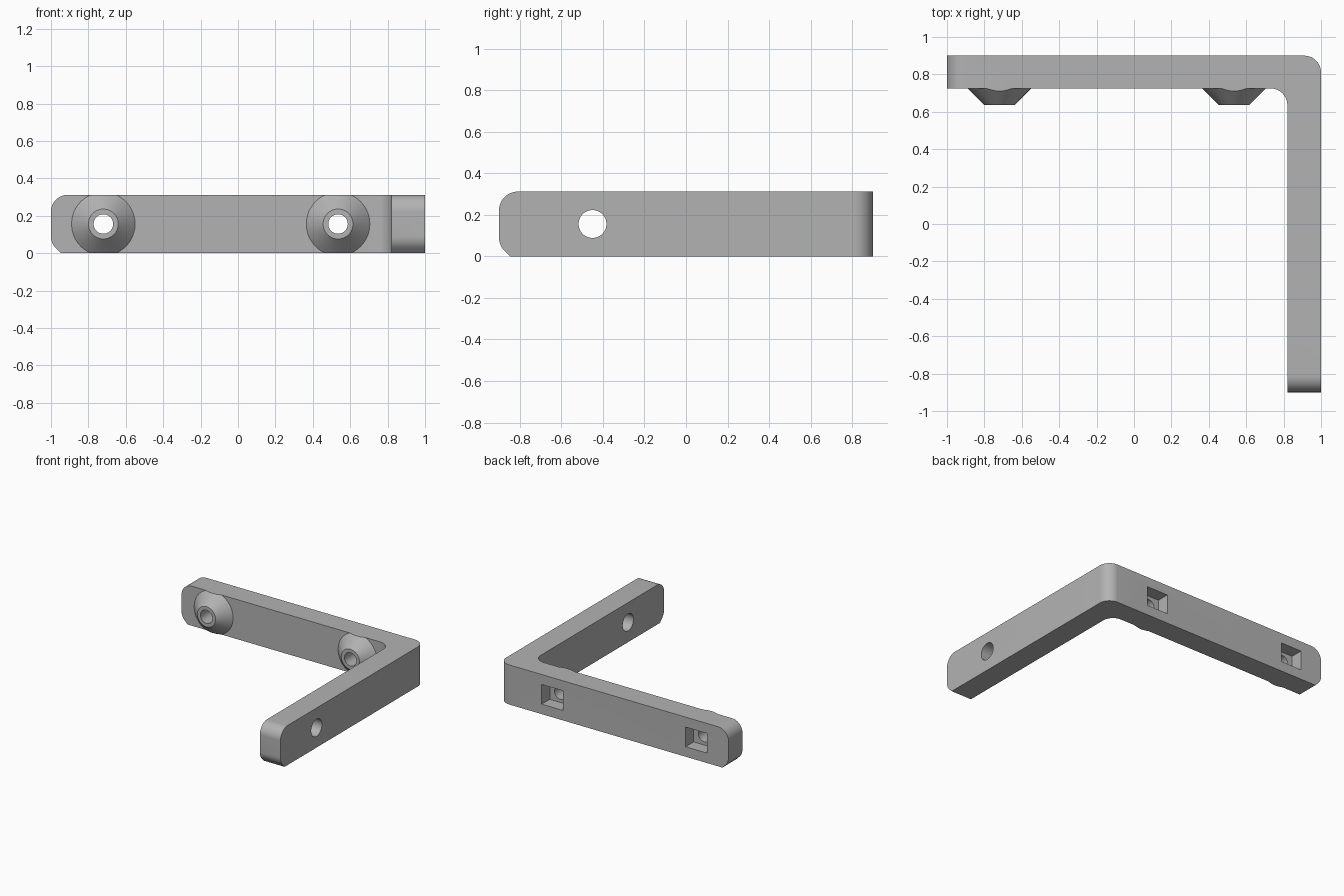
import bpy, bmesh, math
from mathutils import Matrix, Vector

cube = bpy.data.objects.get("Cube")
if cube:
    bpy.data.objects.remove(cube, do_unlink=True)

H = 0.312        # bar height
R = 0.09         # corner radius
MID = H / 2
INNER_X, INNER_Y = 0.82, 0.725
PEGS = (-0.72, 0.535)

grey = bpy.data.materials.new("plain grey")
grey.use_nodes = True
grey.diffuse_color = (0.45, 0.45, 0.45, 1)
grey.node_tree.nodes["Principled BSDF"].inputs["Base Color"].default_value = grey.diffuse_color


def finish(name, bm):
    bmesh.ops.recalc_face_normals(bm, faces=bm.faces)
    mesh = bpy.data.meshes.new(name)
    bm.to_mesh(mesh)
    bm.free()
    mesh.materials.append(grey)
    obj = bpy.data.objects.new(name, mesh)
    bpy.context.collection.objects.link(obj)
    return obj


def arc(cx, cy, r, start, end, steps=12):
    angles = [math.radians(start + (end - start) * i / steps) for i in range(steps + 1)]
    return [(cx + r * math.cos(a), cy + r * math.sin(a)) for a in angles]


def prism(name, outline, place, depth):
    """Extrude a 2D outline; place maps its points into space."""
    bm = bmesh.new()
    face = bm.faces.new([bm.verts.new(place(u, v)) for u, v in outline])
    new = bmesh.ops.extrude_face_region(bm, geom=[face])["geom"]
    bmesh.ops.translate(bm, vec=Vector(depth),
                        verts=[g for g in new if isinstance(g, bmesh.types.BMVert)])
    return finish(name, bm)


def cone(name, r1, r2, length, centre, axis):
    bm = bmesh.new()
    turn = Vector((0, 0, 1)).rotation_difference(Vector(axis)).to_matrix().to_4x4()
    bmesh.ops.create_cone(bm, cap_ends=True, segments=48, radius1=r1, radius2=r2,
                          depth=length, matrix=Matrix.Translation(centre) @ turn)
    return finish(name, bm)


def box(name, size, centre):
    bm = bmesh.new()
    bmesh.ops.create_cube(bm, size=1, matrix=Matrix.Translation(centre)
                          @ Matrix.Diagonal((*size, 1)))
    return finish(name, bm)


def combine(target, tool, operation):
    mod = target.modifiers.new(operation, "BOOLEAN")
    mod.operation, mod.solver, mod.object = operation, "EXACT", tool
    bpy.context.view_layer.objects.active = target
    bpy.ops.object.modifier_apply(modifier=mod.name)
    bpy.data.objects.remove(tool, do_unlink=True)


# L-shaped bracket, made overtall and trimmed by the end silhouettes
outline = ([(-1, INNER_Y)]
           + arc(INNER_X - R, INNER_Y - R, R, 90, 0)
           + [(INNER_X, -0.9), (1, -0.9)]
           + arc(1 - R, 0.9 - R, R, 0, 90) + [(-1, 0.9)])
bracket = prism("corner_bracket", outline, lambda x, y: (x, y, -0.05), (0, 0, H + 0.1))

# Conical bosses on the inside of the back bar
for x in PEGS:
    combine(bracket, cone("boss", 0.18, 0.08, 0.1, (x, 0.685, MID), (0, -1, 0)), "UNION")


# End silhouette: round upper corner, lower corner finished with a 45 degree slope
def end_profile(start, stop):
    slope = R * (2 - math.sqrt(2))
    return ([(stop, 0), (stop, H)] + arc(start + R, H - R, R, 90, 180)
            + arc(start + R, R, R, 180, 225, 6) + [(start + slope, 0)])


combine(bracket, prism("back_trim", end_profile(-1, 1.2),
                       lambda x, z: (x, -1.2, z), (0, 2.4, 0)), "INTERSECT")
combine(bracket, prism("arm_trim", end_profile(-0.9, 1.2),
                       lambda y, z: (-1.2, y, z), (2.4, 0, 0)), "INTERSECT")

# Bolt holes with rectangular nut pockets behind them
for x in PEGS:
    combine(bracket, cone("bolt_hole", 0.052, 0.052, 0.6, (x, 0.75, MID), (0, 1, 0)),
            "DIFFERENCE")
    combine(bracket, box("nut_pocket", (0.185, 0.2, 0.155), (x, 0.9, MID)), "DIFFERENCE")

# Cross hole through the side arm
combine(bracket, cone("arm_hole", 0.067, 0.067, 0.5, (0.91, -0.45, MID), (1, 0, 0)),
        "DIFFERENCE")

bpy.ops.object.select_all(action="DESELECT")
bracket.select_set(True)
bpy.context.view_layer.objects.active = bracket
bpy.ops.object.shade_smooth_by_angle(angle=math.radians(30))
